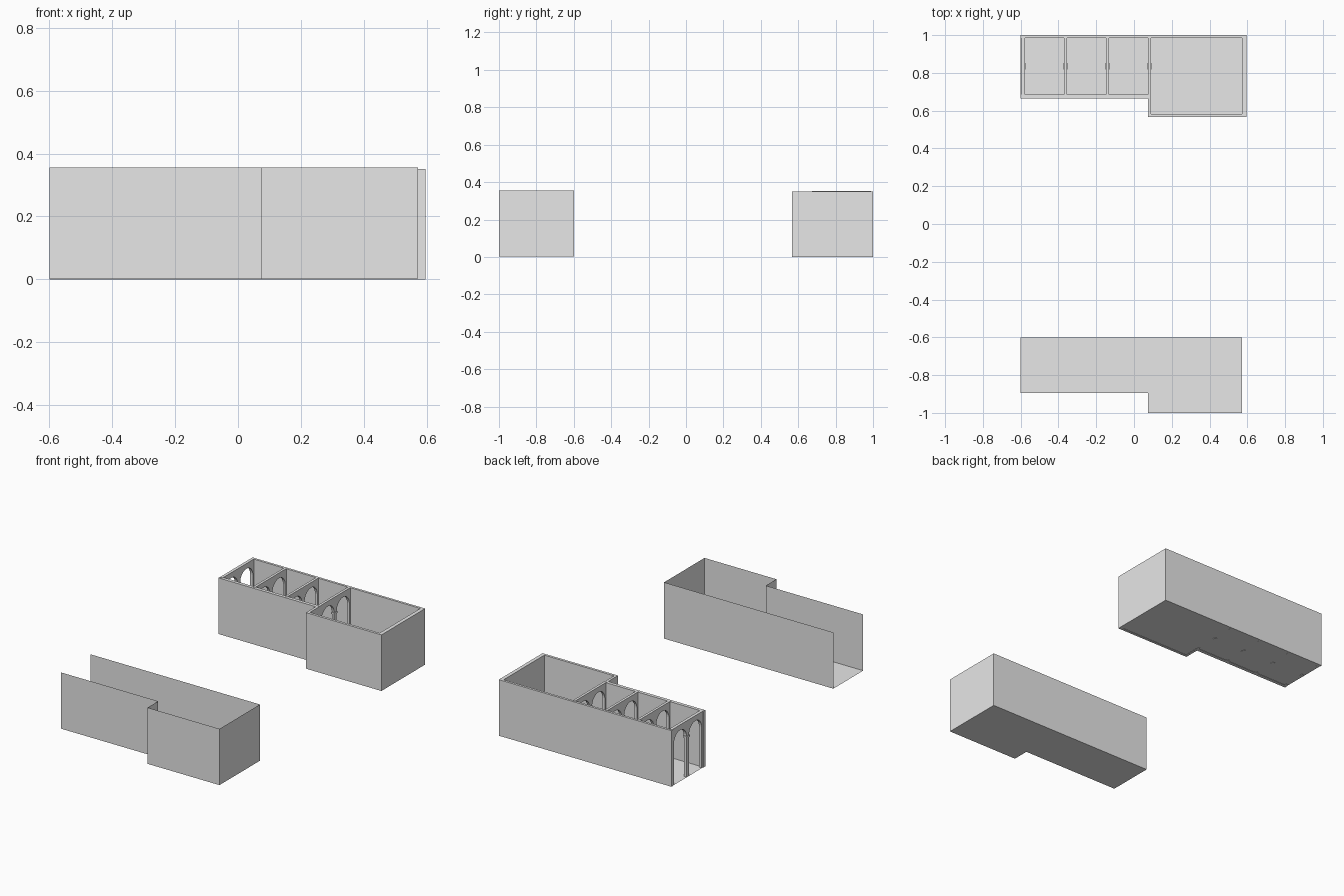
import bpy, bmesh, math

cube = bpy.data.objects.get("Cube")
if cube:
    bpy.data.objects.remove(cube, do_unlink=True)

grey = bpy.data.materials.new("plain grey")
grey.use_nodes = True
grey.diffuse_color = (0.8, 0.8, 0.8, 1)
grey.node_tree.nodes["Principled BSDF"].inputs["Base Color"].default_value = grey.diffuse_color


def finish(name, bm, recalc=True):
    if recalc:
        bmesh.ops.recalc_face_normals(bm, faces=bm.faces)
    mesh = bpy.data.meshes.new(name)
    bm.to_mesh(mesh)
    bm.free()
    mesh.materials.append(grey)
    ob = bpy.data.objects.new(name, mesh)
    bpy.context.collection.objects.link(ob)
    return ob


def prism(name, points, offset):
    """Fill an outline and extrude it along offset."""
    bm = bmesh.new()
    face = bm.faces.new([bm.verts.new(p) for p in points])
    if any(offset):
        new = bmesh.ops.extrude_face_region(bm, geom=[face])["geom"]
        verts = [v for v in new if isinstance(v, bmesh.types.BMVert)]
        bmesh.ops.translate(bm, verts=verts, vec=offset)
    return finish(name, bm, any(offset))


def box(name, lo, hi):
    x0, y0, z0 = lo
    x1, y1, z1 = hi
    return prism(name, [(x0, y0, z0), (x1, y0, z0), (x1, y1, z0), (x0, y1, z0)], (0, 0, z1 - z0))


# Front tray: thin sheet floor and walls, open at the top and at the -x end
LOW, TOP = 0.003, 0.355
outline = [(-0.6, -0.895), (0.074, -0.895), (0.074, -1), (0.572, -1), (0.572, -0.6), (-0.6, -0.6)]
bm = bmesh.new()
base = [bm.verts.new((x, y, LOW)) for x, y in outline]
rim = [bm.verts.new((x, y, TOP)) for x, y in outline]
bm.faces.new(base)
for i in range(len(outline) - 1):
    bm.faces.new((base[i], base[i + 1], rim[i + 1], rim[i]))
finish("sheet_tray", bm)

# Back building: one thick outer wall running round three sides
outer = [(-0.6, 0.664), (0.074, 0.664), (0.074, 0.567), (0.596, 0.567), (0.596, 1), (-0.6, 1)]
inner = [(-0.6, 0.985), (0.573, 0.985), (0.573, 0.583), (0.09, 0.583), (0.09, 0.685), (-0.6, 0.685)]
prism("outer_wall", [(x, y, 0) for x, y in outer + inner], (0, 0, 0.351))

# Floor sheet
floor = [(-0.6, 0.675), (0.082, 0.675), (0.082, 0.575), (0.585, 0.575), (0.585, 0.99), (-0.6, 0.99)]
prism("floor", [(x, y, 0.002) for x, y in floor], (0, 0, 0))

# Cross walls, each pierced by two round arches
Y0, Y1, MID = 0.675, 0.99, 0.835
RADIUS, SPRING, STEPS = 0.0625, 0.258, 16


def arched_wall(name, x0, x1):
    pts = [(Y0, 0)]
    for centre in (MID - 0.075, MID + 0.075):
        pts.append((centre - RADIUS, 0))
        for i in range(STEPS + 1):
            a = math.pi * (1 - i / STEPS)
            pts.append((centre + RADIUS * math.cos(a), SPRING + RADIUS * math.sin(a)))
        pts.append((centre + RADIUS, 0))
    pts += [(Y1, 0), (Y1, 0.353), (Y0, 0.353)]
    prism(name, [(x0, y, z) for y, z in pts], (x1 - x0, 0, 0))
    # capital on the middle pier
    box(name + "_capital", (x0 - 0.003, MID - 0.017, SPRING - 0.012), (x1 + 0.003, MID + 0.017, SPRING))


arched_wall("end_arches", -0.597, -0.578)
for n in range(3):
    x = -0.37 + n * 0.222
    arched_wall(f"cross_arches_{n + 1}", x, x + 0.016)
